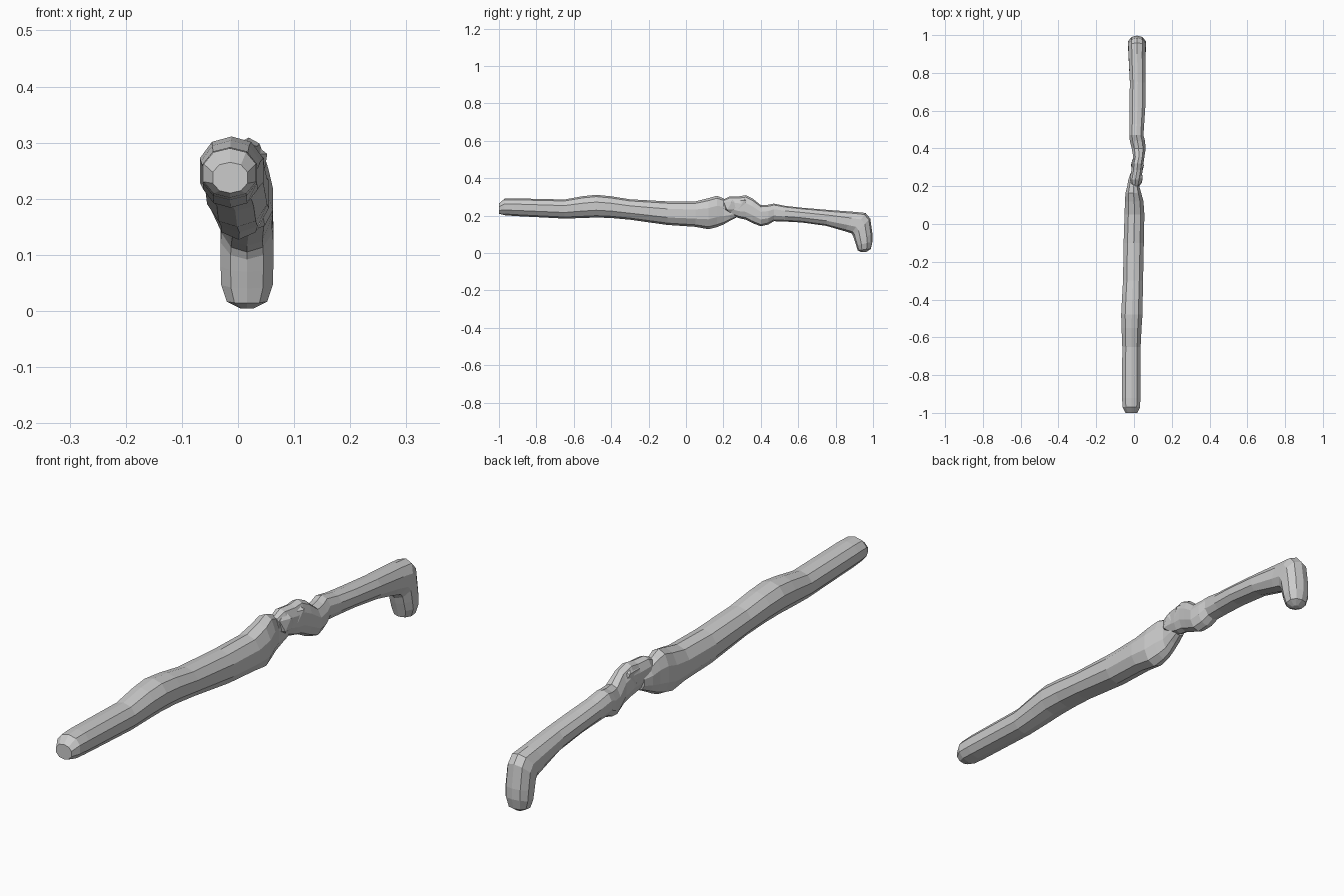
import bpy, bmesh
from mathutils import Vector

# Ten-sided limb section: ridge top and bottom, flat flanks
SECTION = [(0, 1), (.62, .84), (1, .36), (1, -.36), (.62, -.84),
           (0, -1), (-.62, -.84), (-1, -.36), (-1, .36), (-.62, .84)]


def loft(name, rows):
    """Each row: top (y, z), bottom (y, z), left x, right x."""
    bm = bmesh.new()
    rings = []
    for yt, zt, yb, zb, x0, x1 in rows:
        mid = Vector(((x0 + x1) / 2, (yt + yb) / 2, (zt + zb) / 2))
        up = Vector((0, (yt - yb) / 2, (zt - zb) / 2))
        side = Vector(((x1 - x0) / 2, 0, 0))
        rings.append([bm.verts.new(mid + side * a + up * b) for a, b in SECTION])
    n = len(SECTION)
    for a, b in zip(rings, rings[1:]):
        for i in range(n):
            bm.faces.new((a[i], a[(i + 1) % n], b[(i + 1) % n], b[i]))
    bm.faces.new(rings[0])
    bm.faces.new(rings[-1][::-1])
    bmesh.ops.recalc_face_normals(bm, faces=bm.faces)
    me = bpy.data.meshes.new(name)
    bm.to_mesh(me)
    bm.free()
    ob = bpy.data.objects.new(name, me)
    bpy.context.collection.objects.link(ob)
    return ob


def straight(rows):
    return [(y, zt, y, zb, x0, x1) for y, zt, zb, x0, x1 in rows]


# Upper limb, ending in the pinched joint
loft("upper_limb", straight([
    (-1.00, .265, .21, -.045, .017),
    (-.97, .29, .202, -.061, .032),
    (-.92, .292, .198, -.063, .034),
    (-.65, .286, .184, -.062, .035),
    (-.55, .304, .187, -.066, .04),
    (-.48, .311, .19, -.068, .045),
    (-.40, .303, .187, -.064, .046),
    (-.30, .287, .178, -.058, .048),
    (-.10, .276, .15, -.055, .052),
    (.05, .276, .14, -.05, .055),
    (.12, .293, .127, -.048, .05),
    (.165, .306, .138, -.045, .038),
    (.20, .292, .152, -.036, .028),
    (.235, .27, .172, -.03, .03),
    (.27, .255, .19, -.018, .03),
]))

# Lower limb, bending down into the foot
loft("lower_limb_and_foot", straight([
    (.20, .285, .215, -.016, .028),
    (.235, .303, .205, -.022, .038),
    (.285, .303, .186, -.014, .046),
    (.32, .309, .178, -.012, .05),
    (.355, .292, .16, -.004, .055),
    (.40, .256, .143, -.012, .062),
    (.44, .258, .152, -.022, .058),
    (.47, .264, .17, -.025, .05),
    (.53, .252, .168, -.024, .054),
    (.62, .242, .163, -.024, .06),
    (.75, .231, .145, -.022, .062),
]) + [
    (.90, .22, .85, .116, -.028, .06),
    (.96, .214, .885, .105, -.03, .062),
    (.985, .185, .893, .092, -.031, .063),
    (.997, .10, .90, .07, -.031, .063),
    (.997, .06, .91, .04, -.03, .062),
    (.988, .022, .918, .014, -.02, .052),
    (.965, .006, .94, .004, .004, .028),
])

# Faceted lumps of the knee
for name, loc, size in (("knee_cap", (.018, .31, .258), (.038, .055, .049)),
                        ("knee_side", (.022, .245, .252), (.027, .05, .045))):
    bpy.ops.mesh.primitive_ico_sphere_add(subdivisions=1, radius=1, location=loc)
    ob = bpy.context.object
    ob.name = name
    ob.scale = size
